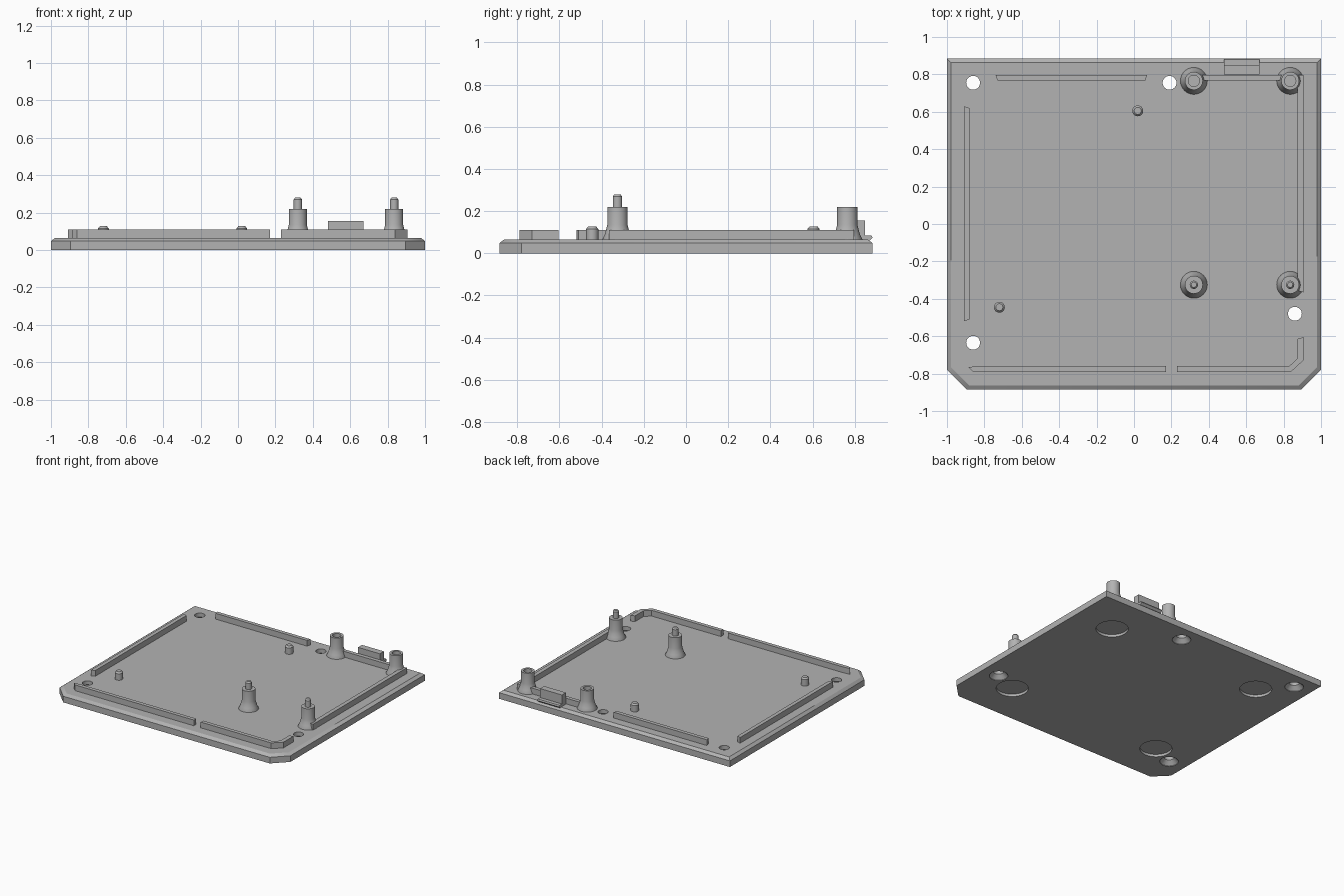
import bpy, bmesh, math
from mathutils import Vector, Matrix

if "Cube" in bpy.data.objects:
    bpy.data.objects.remove(bpy.data.objects["Cube"], do_unlink=True)

GREY = (0.45, 0.45, 0.45, 1)
mat = bpy.data.materials.new("plain grey")
mat.use_nodes = True
mat.diffuse_color = GREY
mat.node_tree.nodes["Principled BSDF"].inputs["Base Color"].default_value = GREY

FLOOR, RAIL_TOP = 0.065, 0.11


def finish(name, bm, smooth=False):
    bmesh.ops.recalc_face_normals(bm, faces=bm.faces[:])
    mesh = bpy.data.meshes.new(name)
    bm.to_mesh(mesh)
    bm.free()
    mesh.materials.append(mat)
    ob = bpy.data.objects.new(name, mesh)
    bpy.context.collection.objects.link(ob)
    if smooth:
        bpy.ops.object.select_all(action="DESELECT")
        ob.select_set(True)
        bpy.context.view_layer.objects.active = ob
        bpy.ops.object.shade_smooth_by_angle(angle=math.radians(30))
    return ob


def prism(name, outline, z0, z1, turn=None):
    """Straight extrusion of an outline, optionally turned afterwards."""
    bm = bmesh.new()
    face = bm.faces.new([bm.verts.new((x, y, z0)) for x, y in outline])
    ext = bmesh.ops.extrude_face_region(bm, geom=[face])["geom"]
    top = [v for v in ext if isinstance(v, bmesh.types.BMVert)]
    bmesh.ops.translate(bm, verts=top, vec=(0, 0, z1 - z0))
    if turn:
        bm.transform(turn)
    return finish(name, bm)


def lathe(name, profile, spots, steps=32):
    """Turned solid from (radius, height) points, repeated at each spot."""
    bm = bmesh.new()
    for x, y in spots:
        verts = [bm.verts.new((x + r, y, z)) for r, z in profile]
        edges = [bm.edges.new(pair) for pair in zip(verts, verts[1:])]
        bmesh.ops.spin(bm, geom=verts + edges, cent=(x, y, 0), axis=(0, 0, 1),
                       angle=math.tau, steps=steps)
    bmesh.ops.remove_doubles(bm, verts=bm.verts[:], dist=1e-4)
    return finish(name, bm, smooth=True)


# Base plate with clipped front corners and a bevelled top edge
def outline(inset):
    w, d, c = 1 - inset, 0.885 - inset, 0.105 - inset * 0.4
    return [(w, d), (-w, d), (-w, -d + c), (-w + c, -d), (w - c, -d), (w, -d + c)]


bm = bmesh.new()
rings = [[bm.verts.new((x, y, z)) for x, y in outline(i)]
         for i, z in ((0, 0), (0, 0.048), (0.022, FLOOR))]
bm.faces.new(rings[0])
bm.faces.new(rings[-1])
for low, high in zip(rings, rings[1:]):
    for i in range(len(low)):
        j = (i + 1) % len(low)
        bm.faces.new((low[i], low[j], high[j], high[i]))
plate = finish("base_plate", bm)

# Countersunk screw holes and round foot recesses cut into the plate
screws = [(-0.86, 0.755), (0.19, 0.755), (-0.86, -0.635), (0.86, -0.48)]
feet = [(sx * 0.67, sy * 0.555) for sx in (-1, 1) for sy in (-1, 1)]
cutters = [
    lathe("screw_hole_cutter", [(0, -0.02), (0.067, -0.02), (0.067, 0.004),
                                (0.037, 0.035), (0.037, 0.1), (0, 0.1)], screws),
    lathe("foot_recess_cutter", [(0, -0.02), (0.115, -0.02), (0.115, 0.02),
                                 (0, 0.02)], feet, 48),
]
for cutter in cutters:
    cutter.hide_render = True
    mod = plate.modifiers.new(cutter.name, "BOOLEAN")
    mod.operation, mod.solver, mod.object = "DIFFERENCE", "EXACT", cutter
bpy.ops.object.select_all(action="DESELECT")
plate.select_set(True)
bpy.context.view_layer.objects.active = plate
for cutter in cutters:
    bpy.ops.object.modifier_apply(modifier=cutter.name)
    bpy.data.objects.remove(cutter, do_unlink=True)
bpy.ops.object.shade_smooth_by_angle(angle=math.radians(30))

# Locating rails around the rim
rails = {
    "back_right_rail": [(-0.74, 0.797), (0.07, 0.797), (0.06, 0.767), (-0.73, 0.767)],
    "right_rail": [(-0.91, 0.63), (-0.88, 0.62), (-0.88, -0.51), (-0.91, -0.52)],
    "front_right_rail": [(-0.885, -0.765), (-0.86, -0.79), (0.17, -0.79),
                         (0.17, -0.76), (-0.83, -0.76)],
    "front_left_rail": [(0.23, -0.79), (0.84, -0.79), (0.905, -0.73), (0.905, -0.605),
                        (0.873, -0.615), (0.873, -0.72), (0.83, -0.76), (0.23, -0.76)],
    "left_rail": [(0.905, 0.797), (0.35, 0.797), (0.35, 0.767), (0.873, 0.767),
                  (0.873, -0.355), (0.905, -0.365)],
}
for name, points in rails.items():
    prism(name, points, FLOOR - 0.005, RAIL_TOP)

# Snap clip on the back edge, with a low lip behind it
clip = [(0.80, 0.06), (0.80, 0.155), (0.85, 0.155), (0.85, 0.085),
        (0.88, 0.085), (0.885, 0.075), (0.87, 0.06)]
to_side = Matrix(((0, 0, 1, 0), (1, 0, 0, 0), (0, 1, 0, 0), (0, 0, 0, 1)))
prism("back_clip", clip, 0.48, 0.67, to_side)

# Flared standoffs: pins at the front, screw sockets at the back
flare = [(0, 0.055), (0.072, 0.055), (0.072, FLOOR), (0.06, 0.09), (0.053, 0.115),
         (0.048, 0.135), (0.048, 0.22)]
pin_top = [(0.022, 0.22), (0.022, 0.27), (0.014, 0.28), (0, 0.28)]
socket = [(0.03, 0.22), (0.03, 0.12), (0, 0.12)]
columns = {"left": 0.835, "right": 0.32}
for side, x in columns.items():
    lathe(f"front_{side}_standoff", flare + pin_top, [(x, -0.325)])
    lathe(f"back_{side}_standoff", flare + socket, [(x, 0.765)])

# Small locating pegs
peg = [(0, 0.055), (0.029, 0.055), (0.029, 0.115), (0.019, 0.127), (0, 0.127)]
for name, spot in (("front_peg", (-0.72, -0.445)), ("back_peg", (0.02, 0.605))):
    lathe(name, peg, [spot])
